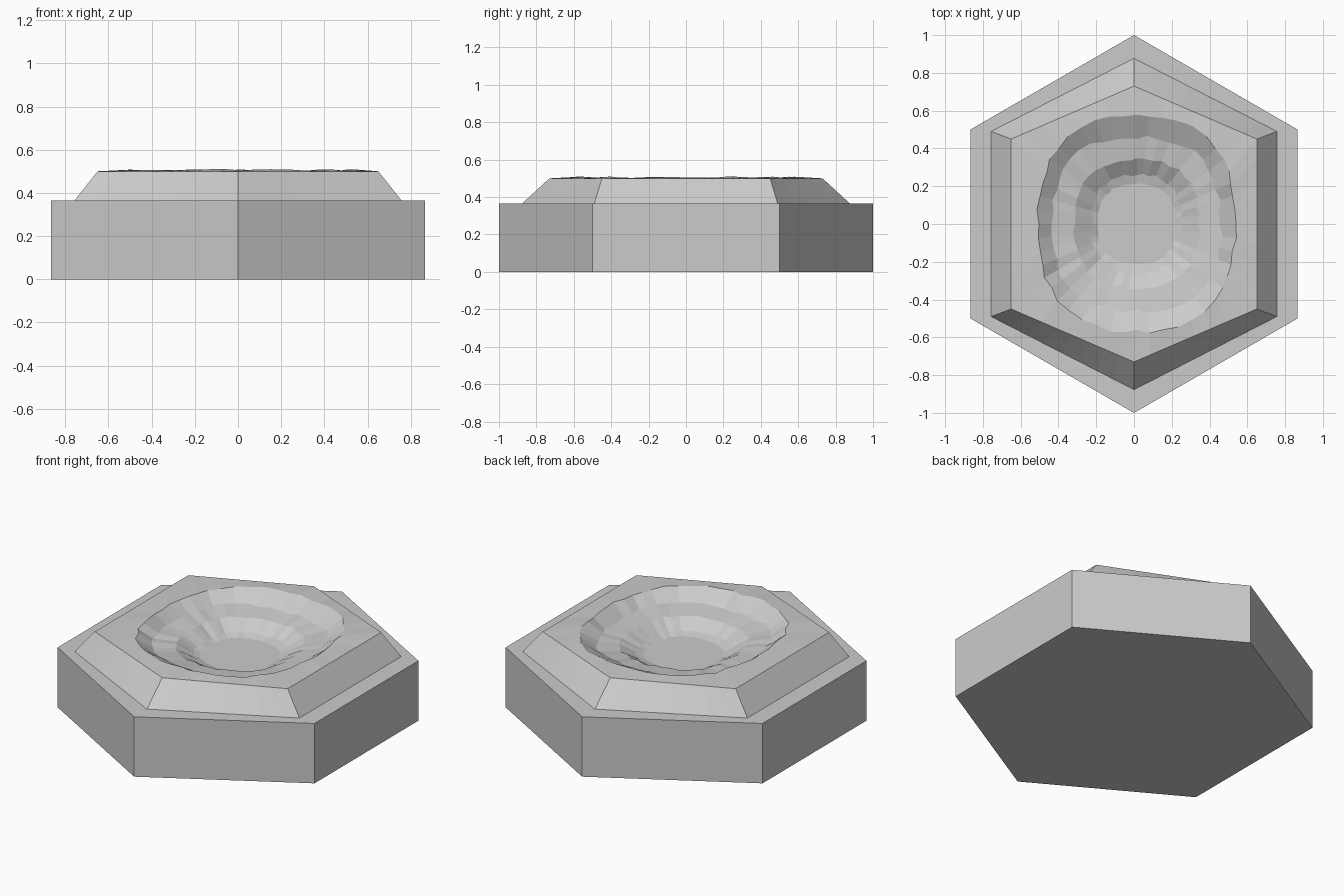
import bpy, bmesh, math, random

if "Cube" in bpy.data.objects:
    bpy.data.objects.remove(bpy.data.objects["Cube"])

random.seed(4)
SEG = 48
BASE_TOP = 0.365


def link(name, bm):
    bmesh.ops.recalc_face_normals(bm, faces=bm.faces[:])
    mesh = bpy.data.meshes.new(name)
    bm.to_mesh(mesh)
    bm.free()
    obj = bpy.data.objects.new(name, mesh)
    bpy.context.collection.objects.link(obj)
    return obj


def hex_point(i, rx, ry, side):
    # point i of SEG around a hexagon with tips at +-ry and side corners at (+-rx, +-side)
    corners = [(rx, -side), (rx, side), (0, ry), (-rx, side), (-rx, -side), (0, -ry)]
    step = SEG // 6
    k, t = (i // step) % 6, (i % step) / step
    (x0, y0), (x1, y1) = corners[k], corners[(k + 1) % 6]
    return x0 + (x1 - x0) * t, y0 + (y1 - y0) * t


def round_point(a, rx, ry, jitter):
    # squarish oval, slightly shifted and roughened
    c, s = math.cos(a), math.sin(a)
    r = (abs(c / rx) ** 2.5 + abs(s / ry) ** 2.5) ** (-1 / 2.5)
    r += random.uniform(-jitter, jitter)
    return r * c + 0.015, r * s


# hexagonal tile base
bm = bmesh.new()
low, high = [], []
for i in range(6):
    a = math.radians(30 + 60 * i)
    low.append(bm.verts.new((math.cos(a), math.sin(a), 0)))
    high.append(bm.verts.new((math.cos(a), math.sin(a), BASE_TOP)))
bm.faces.new(low[::-1])
bm.faces.new(high)
for i in range(6):
    j = (i + 1) % 6
    bm.faces.new((low[i], low[j], high[j], high[i]))
link("tile_base", bm)

# raised rim: hexagonal rings (x, tip y, side corner y, z), then
# two-step crater: rounded rings (x, y, z, jitter)
rim = [(0.757, 0.877, 0.490, 0.365), (0.65, 0.73, 0.45, 0.500)]
crater = [
    (0.52, 0.57, 0.506, 0.010),
    (0.445, 0.46, 0.448, 0.012),
    (0.33, 0.34, 0.430, 0.010),
    (0.24, 0.26, 0.378, 0.010),
    (0.20, 0.20, 0.362, 0.0),
]
bm = bmesh.new()
loops = []
for rx, ry, side, z in rim:
    loops.append([bm.verts.new((*hex_point(i, rx, ry, side), z)) for i in range(SEG)])
for rx, ry, z, jitter in crater:
    loop = []
    for i in range(SEG):
        x, y = hex_point(i, 1, 1.15, 0.58)
        x, y = round_point(math.atan2(y, x), rx, ry, jitter)
        loop.append(bm.verts.new((x, y, z + random.uniform(-jitter, jitter) * 0.4)))
    loops.append(loop)
for outer, inner in zip(loops, loops[1:]):
    for i in range(SEG):
        j = (i + 1) % SEG
        bm.faces.new((outer[i], outer[j], inner[j], inner[i]))
terrain = link("crater_terrain", bm)
# keep the open surface facing upward
if sum(p.normal.z for p in terrain.data.polygons) < 0:
    terrain.data.flip_normals()
